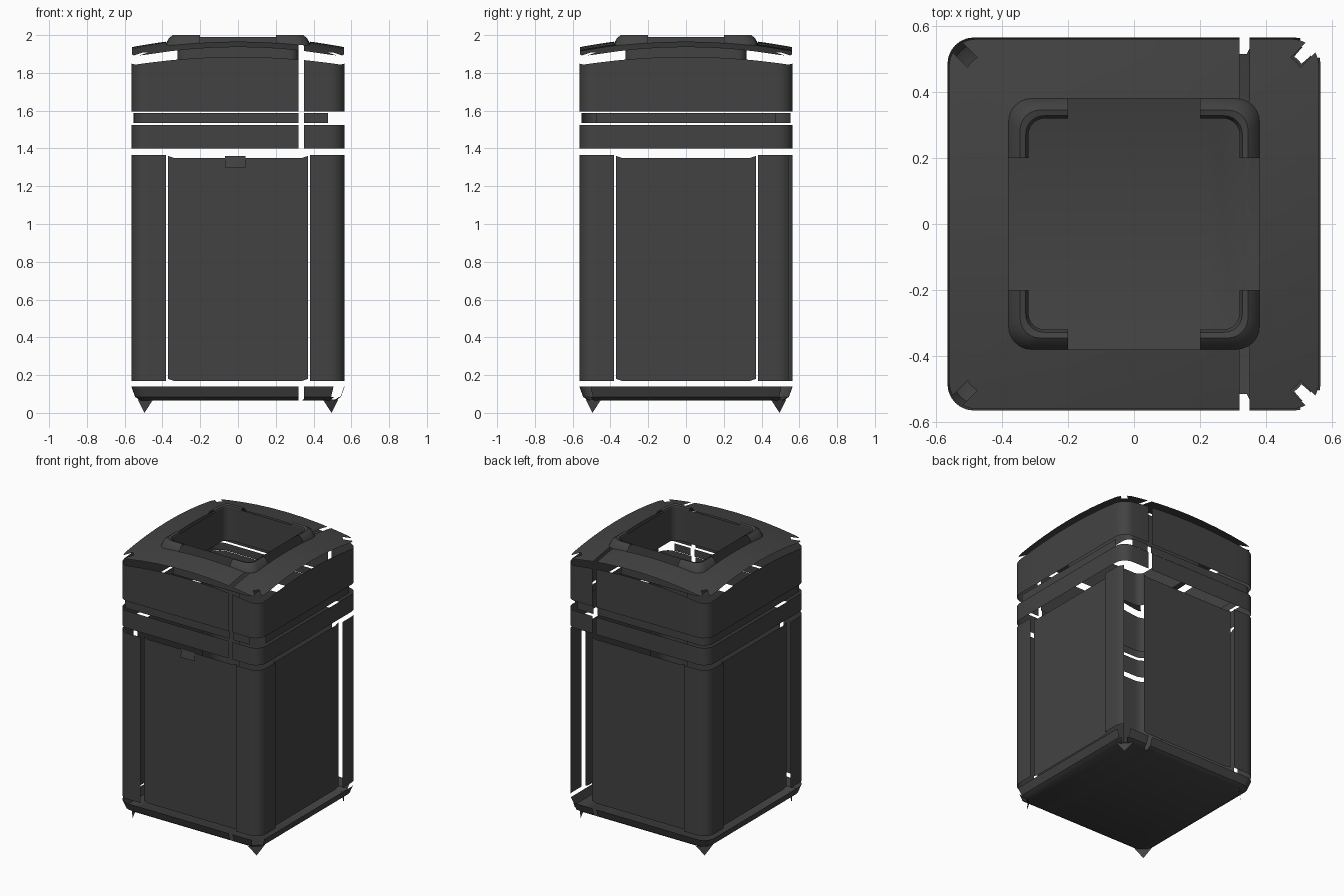
import bpy, bmesh, math
from mathutils import Vector

if "Cube" in bpy.data.objects:
    bpy.data.objects.remove(bpy.data.objects["Cube"])

GREY = bpy.data.materials.new("dark grey")
GREY.diffuse_color = (0.055, 0.055, 0.055, 1)
GREY.use_nodes = True
GREY.node_tree.nodes["Principled BSDF"].inputs["Base Color"].default_value = GREY.diffuse_color


def finish(bm, name, cuts=(), drop=None):
    """Slice the sheet at the given axis positions, delete faces by rule, make an object."""
    for axis, pos in cuts:
        n = Vector((0, 0, 0))
        n[axis] = 1
        bmesh.ops.bisect_plane(bm, geom=bm.verts[:] + bm.edges[:] + bm.faces[:],
                               plane_co=n * pos, plane_no=n)
    if drop:
        gone = [f for f in bm.faces if drop(f.calc_center_median())]
        bmesh.ops.delete(bm, geom=gone, context='FACES')
    me = bpy.data.meshes.new(name)
    bm.to_mesh(me)
    bm.free()
    ob = bpy.data.objects.new(name, me)
    bpy.context.collection.objects.link(ob)
    me.materials.append(GREY)
    bpy.ops.object.select_all(action='DESELECT')
    ob.select_set(True)
    bpy.context.view_layer.objects.active = ob
    bpy.ops.object.shade_smooth_by_angle(angle=math.radians(35))
    return ob


def outline(h, r, seg=6, side=8):
    """Rounded square, anticlockwise, with subdivided sides."""
    pts = []
    for k in range(4):
        a0 = k * math.pi / 2
        c, s = round(math.cos(a0)), round(math.sin(a0))
        corner = [(h - r + r * math.cos(i / seg * math.pi / 2),
                   h - r + r * math.sin(i / seg * math.pi / 2)) for i in range(seg + 1)]
        corner += [((h - r) * (1 - 2 * i / side), h) for i in range(1, side)]
        pts += [(c * x - s * y, s * x + c * y) for x, y in corner]
    return pts


def ring(loops, floor=False):
    """Skin of rounded squares (half width, radius, z or z(x, y))."""
    bm = bmesh.new()
    rows = [[bm.verts.new((x, y, z(x, y) if callable(z) else z)) for x, y in outline(h, r)]
            for h, r, z in loops]
    n = len(rows[0])
    for a, b in zip(rows, rows[1:]):
        for i in range(n):
            j = (i + 1) % n
            bm.faces.new((a[i], a[j], b[j], b[i]))
    if floor:
        bm.faces.new(rows[0][::-1])
    return bm


def slit(c):
    return 0.32 < c.x < 0.35


SLIT = [(0, 0.32), (0, 0.35)]


def dome_z(x, y):
    return 1.99 - 0.17 * (x * x + y * y)


def band_top(x, y):
    return 1.885 - 0.14 * min(abs(x), abs(y)) ** 2


# base tray with floor
finish(ring([(0.515, 0.06, 0.065), (0.545, 0.07, 0.085), (0.565, 0.08, 0.14)], floor=True),
       "base_tray", SLIT,
       lambda c: c.z > 0.07 and (slit(c) or (c.x > 0.5 and abs(c.y) > 0.5)))

# pointed feet under the four corners
for i, (sx, sy) in enumerate(((1, 1), (-1, 1), (-1, -1), (1, -1))):
    bm = bmesh.new()
    a, b, t = (bm.verts.new((sx * x, sy * y, z)) for x, y, z in
               ((0.53, 0.45, 0.07), (0.45, 0.53, 0.07), (0.495, 0.495, 0.0)))
    bm.faces.new((a, b, t))
    finish(bm, f"corner_foot_{i + 1}")

# corner posts: the body ring without its middles; the rear right post is open at the back
finish(ring([(0.565, 0.08, 0.17), (0.565, 0.08, 1.365)]), "corner_posts",
       [(0, 0.38), (0, -0.38), (1, 0.38), (1, -0.38)],
       lambda c: min(abs(c.x), abs(c.y)) < 0.38 or (c.x > 0.37 and c.y > 0.545))

# slightly recessed side panels with clipped corners
PANEL = [(-0.37, 0.18), (-0.34, 0.17), (0.34, 0.17), (0.37, 0.18),
         (0.37, 1.36), (0.34, 1.35), (-0.34, 1.35), (-0.37, 1.36)]
for k, side in enumerate(("front", "right", "back", "left")):
    bm = bmesh.new()
    bm.faces.new([bm.verts.new((x, -0.54, z)) for x, z in PANEL])
    finish(bm, side + "_panel").rotation_euler.z = k * math.pi / 2

# small latch plate at the top of the front panel
bm = bmesh.new()
bm.faces.new([bm.verts.new((x, y, z)) for x, y, z in
              ((-0.07, -0.555, 1.30), (0.04, -0.555, 1.30),
               (0.04, -0.545, 1.36), (-0.07, -0.545, 1.36))])
finish(bm, "front_latch_plate")

# lower rim, recessed groove and lid skirt, all split by the slit
finish(ring([(0.565, 0.08, 1.40), (0.565, 0.08, 1.525)]), "lower_rim", SLIT, slit)
finish(ring([(0.552, 0.075, 1.535), (0.552, 0.075, 1.588)]), "groove_band", SLIT,
       lambda c: slit(c) or (c.x > 0.48 and abs(c.y) > 0.48))
finish(ring([(0.565, 0.08, 1.595), (0.565, 0.08, band_top)]), "lid_skirt", SLIT,
       lambda c: slit(c) or (c.x > 0.535 and c.y > 0.535))

# domed lid around the square opening
finish(ring([(h, r, dome_z) for h, r in
             ((0.56, 0.08), (0.515, 0.08), (0.47, 0.075), (0.425, 0.07), (0.38, 0.07))]),
       "domed_lid", SLIT,
       lambda c: (slit(c) and abs(c.y) > 0.375) or (abs(c.x) > 0.505 and abs(c.y) > 0.505))

# rolled rim pieces at the opening corners
finish(ring([(0.38, 0.07, dome_z), (0.365, 0.065, 1.985), (0.345, 0.06, 2.0),
             (0.328, 0.055, 1.995), (0.32, 0.05, 1.975)]), "opening_rim",
       [(0, 0.2), (0, -0.2), (1, 0.2), (1, -0.2)],
       lambda c: min(abs(c.x), abs(c.y)) < 0.2)

# chute walls hanging inside the opening
finish(ring([(0.32, 0.05, 1.75), (0.32, 0.05, 1.99)]), "opening_chute")
